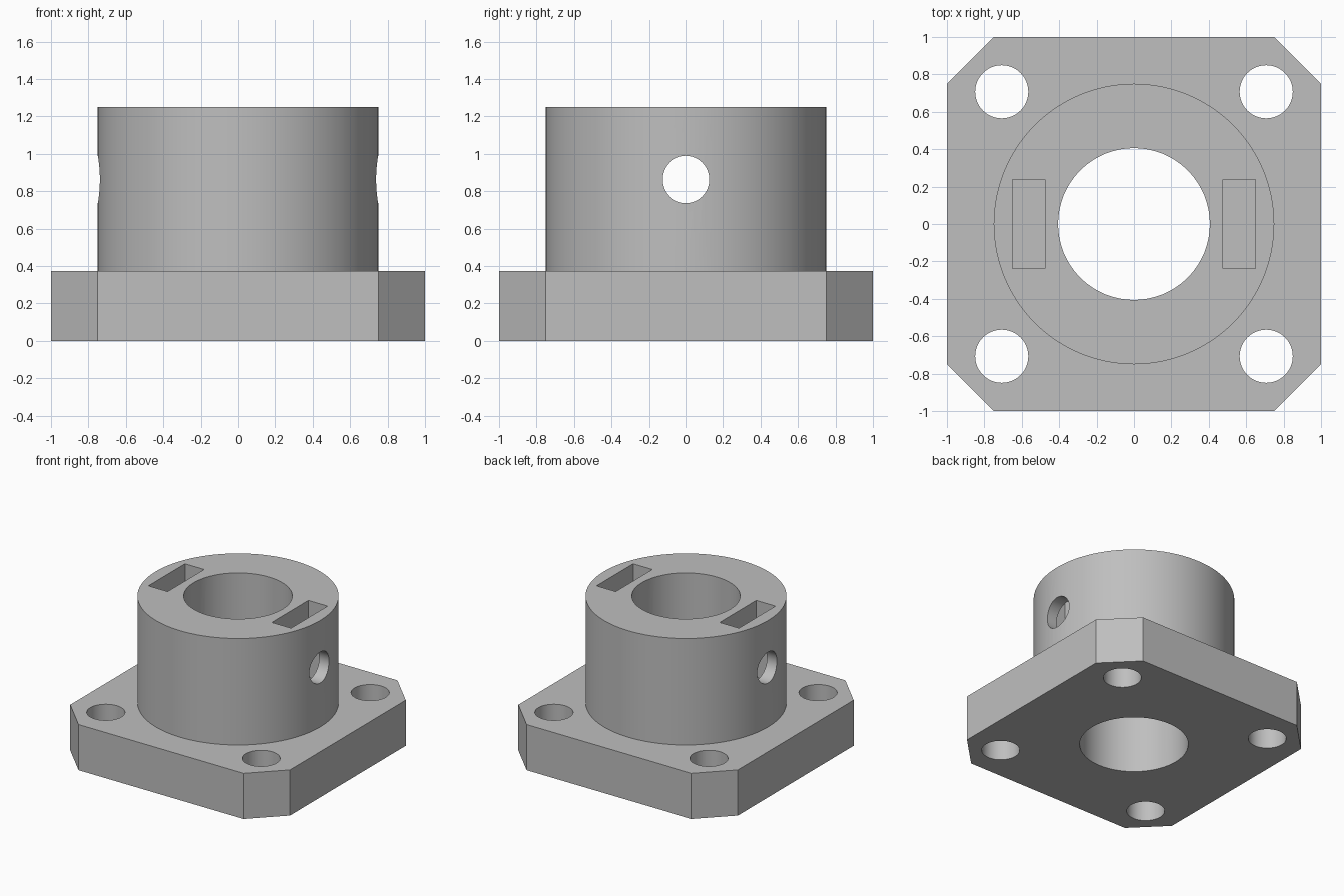
import bpy
import math

cube = bpy.data.objects.get("Cube")
if cube:
    bpy.data.objects.remove(cube, do_unlink=True)

FLANGE_TOP, TOP = 0.375, 1.25
HOLE_Z = 0.863

grey = bpy.data.materials.new("plain grey")
grey.use_nodes = True
colour = (0.52, 0.52, 0.52, 1)
grey.diffuse_color = colour
grey.node_tree.nodes["Principled BSDF"].inputs["Base Color"].default_value = colour


def cylinder(name, radius, x, y, z0, z1, sides=64):
    bpy.ops.mesh.primitive_cylinder_add(vertices=sides, radius=radius, depth=z1 - z0,
                                        location=(x, y, (z0 + z1) / 2))
    bpy.context.object.name = name
    return bpy.context.object


def box(name, x0, x1, y0, y1, z0, z1):
    bpy.ops.mesh.primitive_cube_add(size=1, location=((x0 + x1) / 2, (y0 + y1) / 2, (z0 + z1) / 2))
    bpy.context.object.name = name
    bpy.context.object.scale = (x1 - x0, y1 - y0, z1 - z0)
    return bpy.context.object


def combine(target, tool, operation):
    mod = target.modifiers.new(tool.name, 'BOOLEAN')
    mod.operation, mod.solver, mod.object = operation, 'EXACT', tool
    bpy.context.view_layer.objects.active = target
    bpy.ops.object.modifier_apply(modifier=mod.name)
    bpy.data.objects.remove(tool, do_unlink=True)


# Square flange with chamfered corners
c = 0.75
outline = [(c, -1), (1, -c), (1, c), (c, 1), (-c, 1), (-1, c), (-1, -c), (-c, -1)]
n = len(outline)
verts = [(x, y, z) for z in (0, FLANGE_TOP) for x, y in outline]
faces = [tuple(reversed(range(n))), tuple(range(n, 2 * n))]
faces += [(i, (i + 1) % n, (i + 1) % n + n, i + n) for i in range(n)]
mesh = bpy.data.meshes.new("flanged_collar")
mesh.from_pydata(verts, [], faces)
body = bpy.data.objects.new("flanged_collar", mesh)
bpy.context.collection.objects.link(body)

# Collar standing on the flange, then the central bore
combine(body, cylinder("collar", 0.75, 0, 0, 0.1, TOP, 96), 'UNION')
combine(body, cylinder("bore", 0.406, 0, 0, -0.1, TOP + 0.1), 'DIFFERENCE')

# Four mounting holes in the flange corners
for sx in (-1, 1):
    for sy in (-1, 1):
        combine(body, cylinder("bolt_hole", 0.142, 0.707 * sx, 0.707 * sy, -0.1, 0.5, 48), 'DIFFERENCE')

# Cross hole for the set screws
cross = cylinder("screw_hole", 0.127, 0, 0, -1, 1, 48)
cross.rotation_euler = (0, math.pi / 2, 0)
cross.location.z = HOLE_Z
bpy.context.view_layer.update()
combine(body, cross, 'DIFFERENCE')

# Nut pockets open at the top of the collar
for side in (-1, 1):
    x0, x1 = sorted((0.475 * side, 0.65 * side))
    pocket = box("nut_pocket", x0, x1, -0.237, 0.237, 0.62, TOP + 0.1)
    bpy.context.view_layer.update()
    combine(body, pocket, 'DIFFERENCE')

body.data.materials.clear()
body.data.materials.append(grey)
bpy.ops.object.select_all(action='DESELECT')
body.select_set(True)
bpy.context.view_layer.objects.active = body
bpy.ops.object.shade_smooth_by_angle(angle=math.radians(30))
